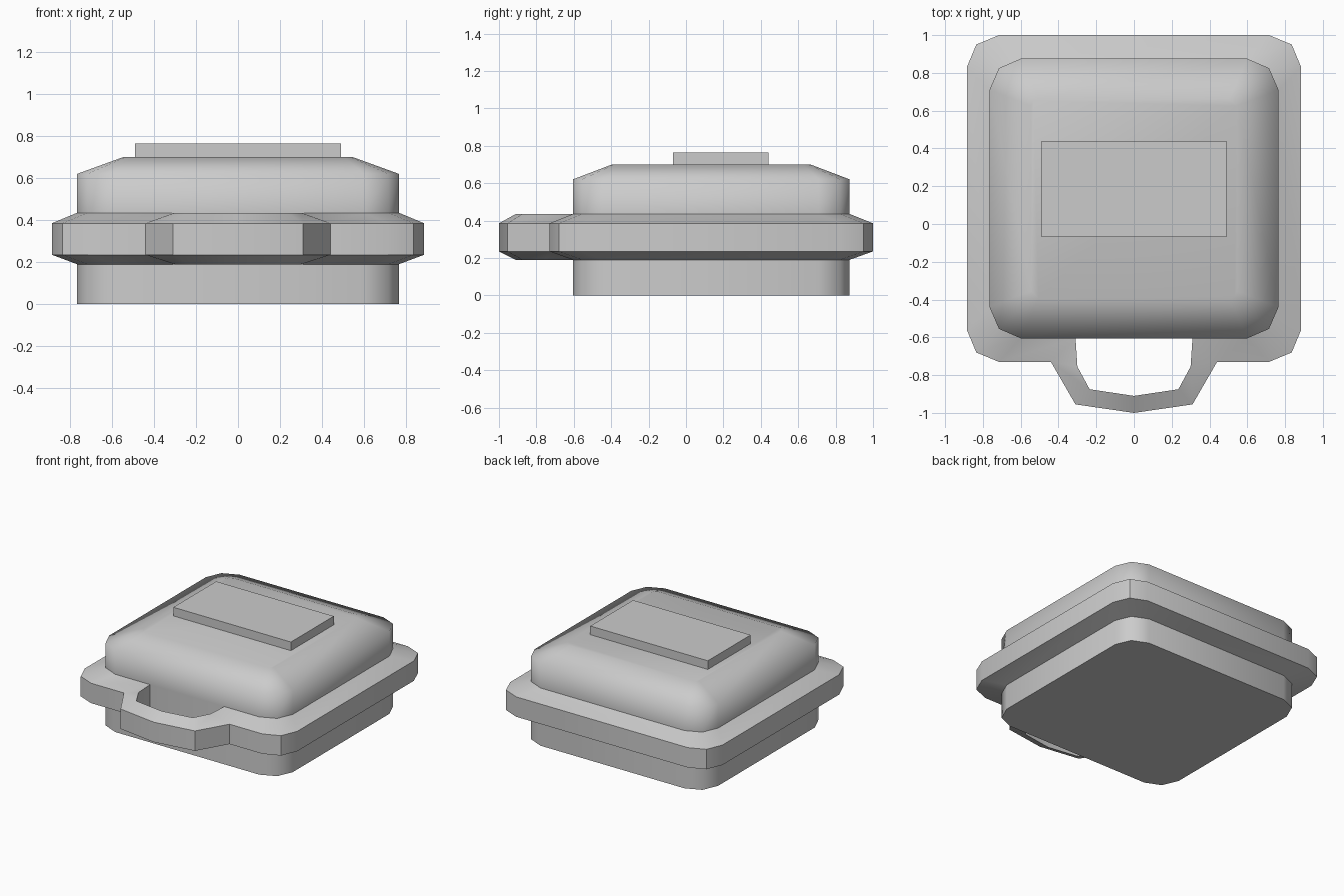
import bpy
import bmesh
from math import radians

cube = bpy.data.objects.get("Cube")
if cube:
    bpy.data.objects.remove(cube, do_unlink=True)

grey = bpy.data.materials.new("plain grey")
grey.use_nodes = True
grey.diffuse_color = (0.6, 0.6, 0.6, 1)
grey.node_tree.nodes["Principled BSDF"].inputs["Base Color"].default_value = grey.diffuse_color

CENTRE_Y = 0.135


def finish(name, bm, angle):
    bmesh.ops.recalc_face_normals(bm, faces=bm.faces)
    mesh = bpy.data.meshes.new(name)
    bm.to_mesh(mesh)
    bm.free()
    mesh.materials.append(grey)
    obj = bpy.data.objects.new(name, mesh)
    bpy.context.collection.objects.link(obj)
    bpy.ops.object.select_all(action='DESELECT')
    obj.select_set(True)
    bpy.context.view_layer.objects.active = obj
    bpy.ops.object.shade_smooth_by_angle(angle=radians(angle))
    return obj


def corner_points(hx, hy, cut, nip):
    """Right half of a rounded rectangle, from front to back."""
    front = [(hx - cut, -hy), (hx - nip, nip - hy), (hx, cut - hy)]
    back = [(x, -y) for x, y in reversed(front)]
    return [(x, y + CENTRE_Y) for x, y in front + back]


def mirrored(half):
    """Close a right-half path with its mirror image."""
    return half + [(-x, y) for x, y in reversed(half) if x > 0]


def ring(bm, path, z):
    return [bm.verts.new((x, y, z)) for x, y in path]


def bridge(bm, a, b):
    """Join two matching rings, allowing repeated vertices."""
    for i in range(len(a)):
        j = (i + 1) % len(a)
        quad = list(dict.fromkeys((a[i], a[j], b[j], b[i])))
        bm.faces.new(quad)


# Main body: straight walls with a softly sloped top
bm = bmesh.new()
wall = mirrored(corner_points(0.765, 0.74, 0.165, 0.05))
crown = mirrored(corner_points(0.545, 0.53, 0.04, 0.012))
rings = [ring(bm, wall, z) for z in (0, 0.19, 0.435, 0.62)] + [ring(bm, crown, 0.7)]
for lower, upper in zip(rings, rings[1:]):
    bridge(bm, lower, upper)
bm.faces.new(rings[0])
bm.faces.new(rings[-1])
finish("body", bm, 80)

# Rim flange with a front loop handle, one continuous band
inner = mirrored([(0, -0.91), (0.235, -0.875), (0.3, -0.755), (0.31, -0.605)]
                 + corner_points(0.765, 0.74, 0.165, 0.05))
outer = mirrored([(0, -1), (0.31, -0.955), (0.44, -0.73), (0.44, -0.73)]
                 + corner_points(0.885, 0.865, 0.17, 0.05))
bm = bmesh.new()
loops = [ring(bm, inner, 0.19), ring(bm, outer, 0.235),
         ring(bm, outer, 0.385), ring(bm, inner, 0.435)]
# Share the vertex where the handle meets the flange
for loop in loops[1:3]:
    for i in range(1, len(loop)):
        if (loop[i].co - loop[i - 1].co).length < 1e-5:
            bm.verts.remove(loop[i])
            loop[i] = loop[i - 1]
for k in range(4):
    a, b = loops[k], loops[(k + 1) % 4]
    for i in range(len(a)):
        j = (i + 1) % len(a)
        quad = list(dict.fromkeys((a[i], a[j], b[j], b[i])))
        if len(quad) > 2:
            bm.faces.new(quad)
finish("rim_with_handle", bm, 40)

# Raised rectangular plate on top
bm = bmesh.new()
bmesh.ops.create_cube(bm, size=1)
for v in bm.verts:
    v.co.x *= 0.98
    v.co.y = v.co.y * 0.51 + 0.185
    v.co.z = 0.725 + v.co.z * 0.08
finish("top_plate", bm, 30)
